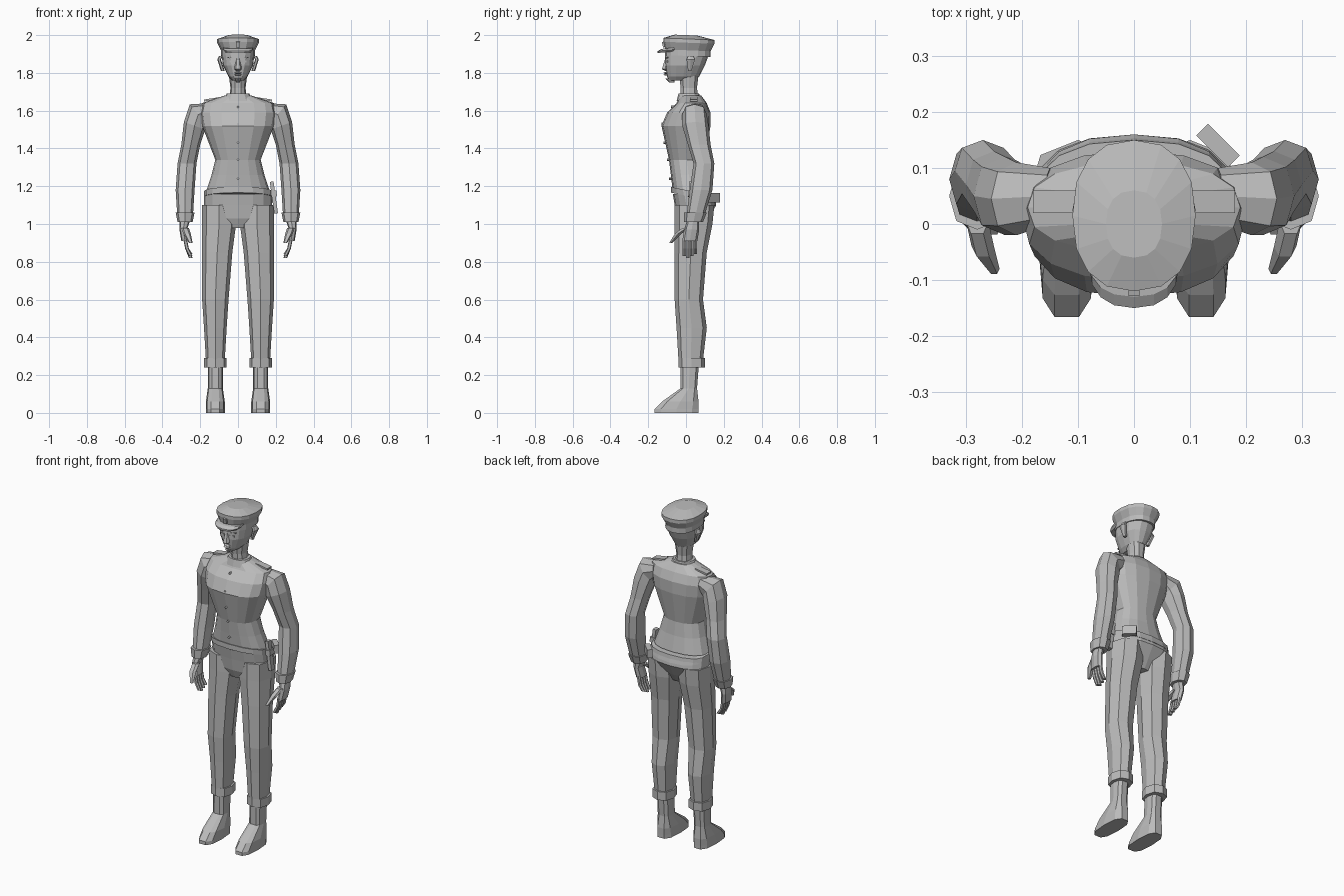
import bpy, bmesh
from math import sin, cos, pi, radians, copysign
from mathutils import Matrix, Vector, Euler

start_cube = bpy.data.objects.get("Cube")
if start_cube:
    bpy.data.objects.remove(start_cube, do_unlink=True)

GREY = (0.5, 0.5, 0.5, 1)
clay = bpy.data.materials.new("plain grey")
clay.use_nodes = True
clay.diffuse_color = GREY
clay.node_tree.nodes["Principled BSDF"].inputs["Base Color"].default_value = GREY


def finish(name, bm, mirrored):
    """Turn a bmesh into a flat shaded object, optionally mirrored left to right."""
    bmesh.ops.recalc_face_normals(bm, faces=bm.faces)
    mesh = bpy.data.meshes.new(name)
    bm.to_mesh(mesh)
    bm.free()
    mesh.materials.append(clay)
    obj = bpy.data.objects.new(name, mesh)
    bpy.context.collection.objects.link(obj)
    if mirrored:
        mirror = obj.modifiers.new("left and right", 'MIRROR')
        mirror.use_axis[0] = True
        mirror.use_mirror_merge = False


def ring(z, half, front, back, x=0, tilt=0):
    """Cross-section at height z with a half width, a front and a back."""
    return Vector((x, (front + back) / 2, z)), half, (back - front) / 2, radians(tilt)


def loft(name, *rings, sides=12, power=0.85, slope=0, mirrored=False):
    """Skin the cross-sections in order; a power below one squares them off."""
    bm = bmesh.new()
    loops = []
    for centre, half, depth, tilt in rings:
        loop = []
        for i in range(sides):
            angle = 2 * pi * i / sides
            across, along = (copysign(abs(v) ** power, v) for v in (cos(angle), sin(angle)))
            point = centre + Vector((half * across * cos(tilt), depth * along,
                                     half * across * sin(tilt)))
            point.z += slope * point.y
            loop.append(bm.verts.new(point))
        loops.append(loop)
    for low, high in zip(loops, loops[1:]):
        for i in range(sides):
            j = (i + 1) % sides
            bm.faces.new((low[i], low[j], high[j], high[i]))
    bm.faces.new(loops[0])
    bm.faces.new(loops[-1])
    finish(name, bm, mirrored)


def block(name, centre, size, turn=(0, 0, 0), mirrored=False):
    """A box given by its centre, size and turn in degrees."""
    bm = bmesh.new()
    bmesh.ops.create_cube(bm, size=1)
    spin = Euler([radians(angle) for angle in turn]).to_matrix().to_4x4()
    bm.transform(Matrix.Translation(Vector(centre)) @ spin @ Matrix.Diagonal((*size, 1)))
    finish(name, bm, mirrored)


# Jacket body with a pronounced chest and narrow waist
loft("jacket",
     ring(z=1.17, half=.17, front=-.07, back=.13),
     ring(z=1.26, half=.14, front=-.08, back=.11),
     ring(z=1.34, half=.12, front=-.09, back=.1),
     ring(z=1.52, half=.19, front=-.13, back=.13),
     ring(z=1.59, half=.2, front=-.1, back=.13),
     ring(z=1.64, half=.19, front=-.05, back=.11),
     ring(z=1.68, half=.07, front=-.03, back=.08), sides=16)

# Collar, neck and belt
loft("collar",
     ring(z=1.65, half=.08, front=-.05, back=.08),
     ring(z=1.69, half=.06, front=-.04, back=.07))
loft("neck",
     ring(z=1.64, half=.05, front=-.03, back=.07),
     ring(z=1.72, half=.04, front=-.03, back=.06),
     ring(z=1.8, half=.05, front=-.04, back=.07), sides=10)
loft("belt",
     ring(z=1.15, half=.18, front=-.08, back=.16),
     ring(z=1.18, half=.18, front=-.08, back=.15), sides=16, slope=-.2)

# Sleeves, running from inside the shoulder to the cuff
loft("sleeves",
     ring(x=.15, z=1.6, half=.04, front=0, back=.1, tilt=80),
     ring(x=.21, z=1.58, half=.07, front=-.02, back=.11, tilt=50),
     ring(x=.23, z=1.52, half=.06, front=-.02, back=.12, tilt=20),
     ring(x=.25, z=1.42, half=.05, front=.01, back=.13),
     ring(x=.27, z=1.32, half=.05, front=.04, back=.15),
     ring(x=.28, z=1.18, half=.05, front=.02, back=.14),
     ring(x=.28, z=1.02, half=.04, front=0, back=.09), sides=8, mirrored=True)
loft("sleeve_bands",
     ring(x=.28, z=1.06, half=.05, front=-.01, back=.11),
     ring(x=.28, z=1.01, half=.04, front=-.01, back=.09), sides=8, mirrored=True)

# Hands: palm, four curled fingers and a thumb
loft("palms",
     ring(x=.28, z=1.03, half=.03, front=.01, back=.07),
     ring(x=.29, z=.97, half=.02, front=-.01, back=.07),
     ring(x=.28, z=.91, half=.02, front=-.02, back=.06), sides=8, mirrored=True)
for place, finger in enumerate(("index", "middle", "ring", "little")):
    y = .02 * place - .01
    loft(finger + "_fingers",
         ring(x=.28, z=.92, half=.01, front=y - .01, back=y + .01),
         ring(x=.27, z=.87, half=.01, front=y - .01, back=y + .01),
         ring(x=.25, z=.82 + .01 * abs(place - 1), half=.01, front=y - .01, back=y + .01),
         sides=6, mirrored=True)
loft("thumbs",
     ring(x=.28, z=.98, half=.02, front=-.02, back=.03),
     ring(x=.27, z=.95, half=.02, front=-.06, back=-.02),
     ring(x=.25, z=.9, half=.01, front=-.09, back=-.07), sides=6, mirrored=True)

# Trousers: seat, legs and turned cuffs
loft("trouser_seat",
     ring(z=.98, half=.06, front=-.03, back=.09),
     ring(z=1.03, half=.14, front=-.05, back=.12),
     ring(z=1.1, half=.18, front=-.06, back=.16),
     ring(z=1.16, half=.18, front=-.07, back=.15), sides=16)
loft("trouser_legs",
     ring(x=.1, z=1.1, half=.09, front=-.06, back=.15),
     ring(x=.1, z=1, half=.09, front=-.06, back=.14),
     ring(x=.11, z=.85, half=.08, front=-.06, back=.11),
     ring(x=.12, z=.6, half=.07, front=-.06, back=.09),
     ring(x=.12, z=.45, half=.06, front=-.05, back=.11),
     ring(x=.12, z=.28, half=.05, front=-.04, back=.09), sides=8, mirrored=True)
loft("trouser_cuffs",
     ring(x=.12, z=.24, half=.06, front=-.04, back=.1),
     ring(x=.12, z=.29, half=.06, front=-.04, back=.1), sides=8, mirrored=True)

# Shoes, with the toe sloping down to the sole
loft("shoes",
     ring(x=.12, z=0, half=.05, front=-.17, back=.07),
     ring(x=.12, z=.02, half=.05, front=-.17, back=.07),
     ring(x=.12, z=.06, half=.05, front=-.13, back=.07),
     ring(x=.12, z=.13, half=.04, front=-.03, back=.06),
     ring(x=.12, z=.26, half=.04, front=-.03, back=.07),
     sides=10, power=.7, mirrored=True)

# Head and facial features
loft("head",
     ring(z=1.76, half=.03, front=-.09, back=.04),
     ring(z=1.78, half=.05, front=-.1, back=.07),
     ring(z=1.84, half=.08, front=-.11, back=.1),
     ring(z=1.92, half=.09, front=-.11, back=.13), sides=16)
loft("nose",
     ring(z=1.81, half=.01, front=-.11, back=-.09),
     ring(z=1.82, half=.02, front=-.13, back=-.09),
     ring(z=1.88, half=.01, front=-.11, back=-.09), sides=6)
for lip, height in (("lower_lip", 1.79), ("upper_lip", 1.8)):
    loft(lip,
         ring(z=height - .005, half=.01, front=-.11, back=-.08),
         ring(z=height, half=.02, front=-.12, back=-.08),
         ring(z=height + .005, half=.01, front=-.11, back=-.08), sides=8)
loft("chin",
     ring(z=1.75, half=.01, front=-.09, back=-.06),
     ring(z=1.77, half=.02, front=-.11, back=-.06), sides=8)
block("eyes", centre=(.03, -.1, 1.86), size=(.03, .01, .01), turn=(0, 0, 14), mirrored=True)
block("eyebrows", centre=(.04, -.1, 1.88), size=(.03, .01, .006), turn=(0, -6, 14),
      mirrored=True)
loft("ears",
     ring(x=.08, z=1.81, half=.01, front=.01, back=.03),
     ring(x=.1, z=1.87, half=.01, front=0, back=.05),
     ring(x=.09, z=1.89, half=.01, front=.01, back=.04), sides=6, mirrored=True)

# Peaked cap: band, flared crown, visor and plain front stud
loft("cap",
     ring(z=1.89, half=.09, front=-.11, back=.13),
     ring(z=1.92, half=.09, front=-.11, back=.13),
     ring(z=1.96, half=.11, front=-.12, back=.15),
     ring(z=1.98, half=.11, front=-.12, back=.15),
     ring(z=2, half=.05, front=-.06, back=.06), sides=16, slope=-.04)
loft("cap_visor",
     ring(z=1.92, half=.07, front=-.15, back=0),
     ring(z=1.93, half=.08, front=-.15, back=0),
     ring(z=1.94, half=.08, front=-.13, back=0), sides=16, slope=.1)
block("cap_stud", centre=(0, -.12, 1.95), size=(.02, .01, .03), turn=(14, 0, 0))

# Jacket details: buttons and shoulder straps
for height, front in ((1.62, -.07), (1.53, -.12), (1.43, -.11), (1.34, -.09), (1.24, -.08)):
    block("button", centre=(0, front, height), size=(.01, .02, .01), turn=(0, 45, 0))
block("shoulder_straps", centre=(.14, .04, 1.66), size=(.08, .04, .01), turn=(0, 9, 0),
      mirrored=True)

# Belt kit on the left hip: baton and rear pouch
block("baton", centre=(.19, .03, 1.14), size=(.02, .03, .17), turn=(0, -8, 0))
block("baton_loop", centre=(.19, .03, 1.16), size=(.03, .04, .03), turn=(0, -8, 0))
block("belt_pouch", centre=(.15, .14, 1.14), size=(.08, .03, .05), turn=(0, 0, -45))
